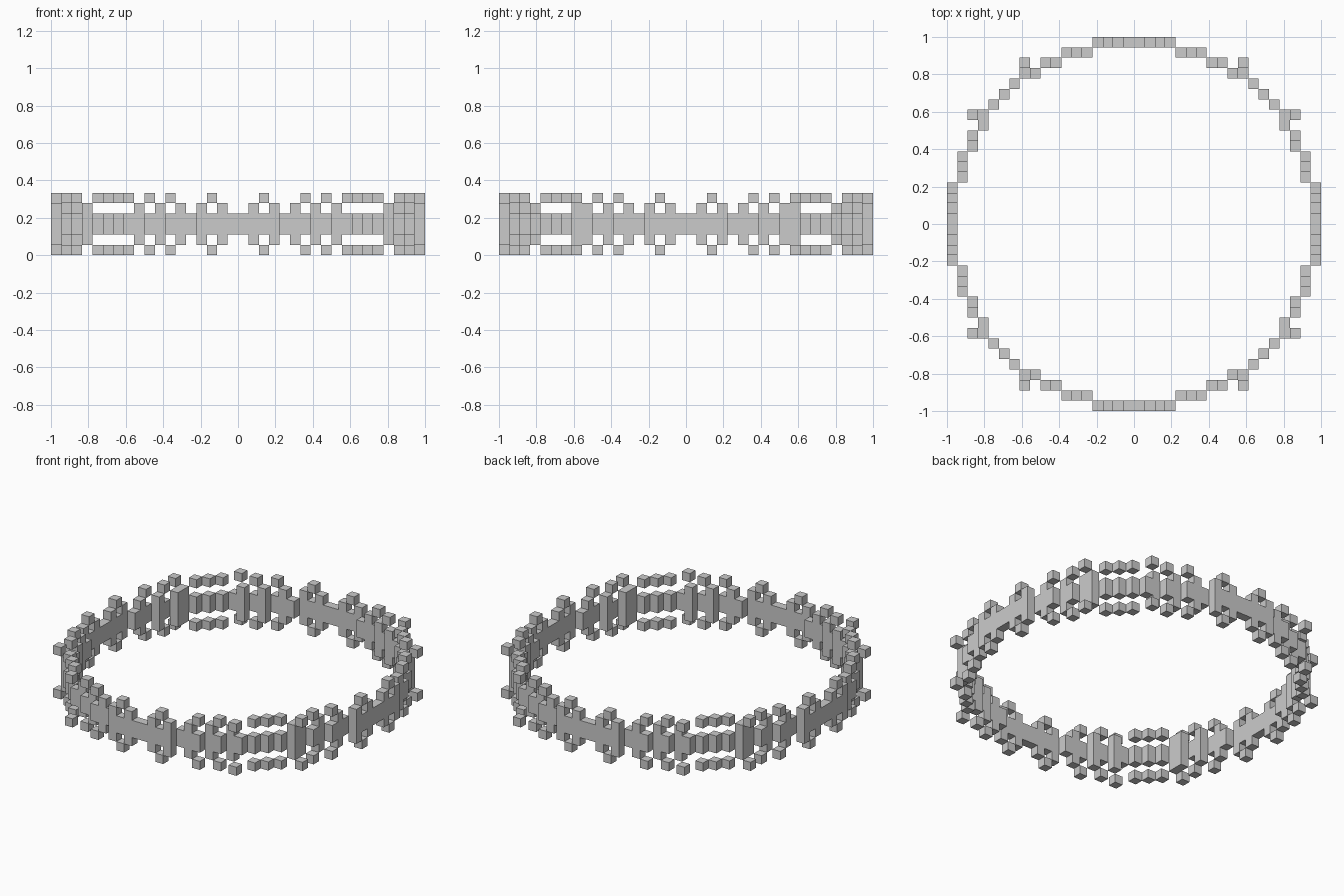
import bpy, bmesh
from mathutils import Vector

if "Cube" in bpy.data.objects:
    bpy.data.objects.remove(bpy.data.objects["Cube"])

U = 1 / 18                       # block size: 36 blocks across

# Quarter outline of the ring, as (x, y) block columns
half = [(k, 17) for k in range(4)] + [(k, 16) for k in range(4, 7)]
half += [(7, 15), (8, 15), (9, 14), (10, 14), (11, 13), (12, 12)]
quarter = set(half) | {(y, x) for x, y in half}


def mirrored(cells):
    """Mirror (x, y, z) quarter blocks in x and y."""
    return {(sx, sy, z) for x, y, z in cells for sx in (x, -1 - x) for sy in (y, -1 - y)}


band, teeth, studs = set(), set(), set()
for x, y in quarter:
    k = min(x, y)
    # continuous middle band
    band |= {(x, y, 2), (x, y, 3)}
    # teeth above and below the band on alternate columns
    if k in (1, 3, 5, 7, 9) or (x, y) == (14, 10):
        teeth |= {(x, y, 1), (x, y, 4)}
    # loose studs along the top and bottom rims
    if k in (2, 6, 8) or min(x, y) >= 11:
        studs |= {(x, y, 0), (x, y, 5)}
# studs pushed one block outwards beside the diagonals
for x, y in ((10, 15), (15, 10)):
    studs |= {(x, y, 0), (x, y, 5)}

parts = {"ring_band": mirrored(band), "band_teeth": mirrored(teeth), "rim_studs": mirrored(studs)}
solid = set().union(*parts.values())


def build(name, cells):
    """Make a block mesh with only its exposed faces."""
    bm = bmesh.new()
    for c in sorted(cells):
        centre = Vector(c) + Vector((0.5, 0.5, 0.5))
        for axis in range(3):
            for s in (-1, 1):
                n = Vector((0, 0, 0))
                n[axis] = s
                if tuple(int(a + b) for a, b in zip(c, n)) in solid:
                    continue
                u = Vector((0, 0, 0))
                u[(axis + 1) % 3] = 0.5
                v = n.cross(u)
                m = centre + n * 0.5
                bm.faces.new([bm.verts.new(p * U) for p in (m - u - v, m + u - v, m + u + v, m - u + v)])
    bmesh.ops.remove_doubles(bm, verts=bm.verts, dist=1e-4)
    bmesh.ops.dissolve_limit(bm, angle_limit=0.01, verts=bm.verts, edges=bm.edges)
    mesh = bpy.data.meshes.new(name)
    bm.to_mesh(mesh)
    bm.free()
    bpy.context.collection.objects.link(bpy.data.objects.new(name, mesh))


for name, cells in parts.items():
    build(name, cells)
